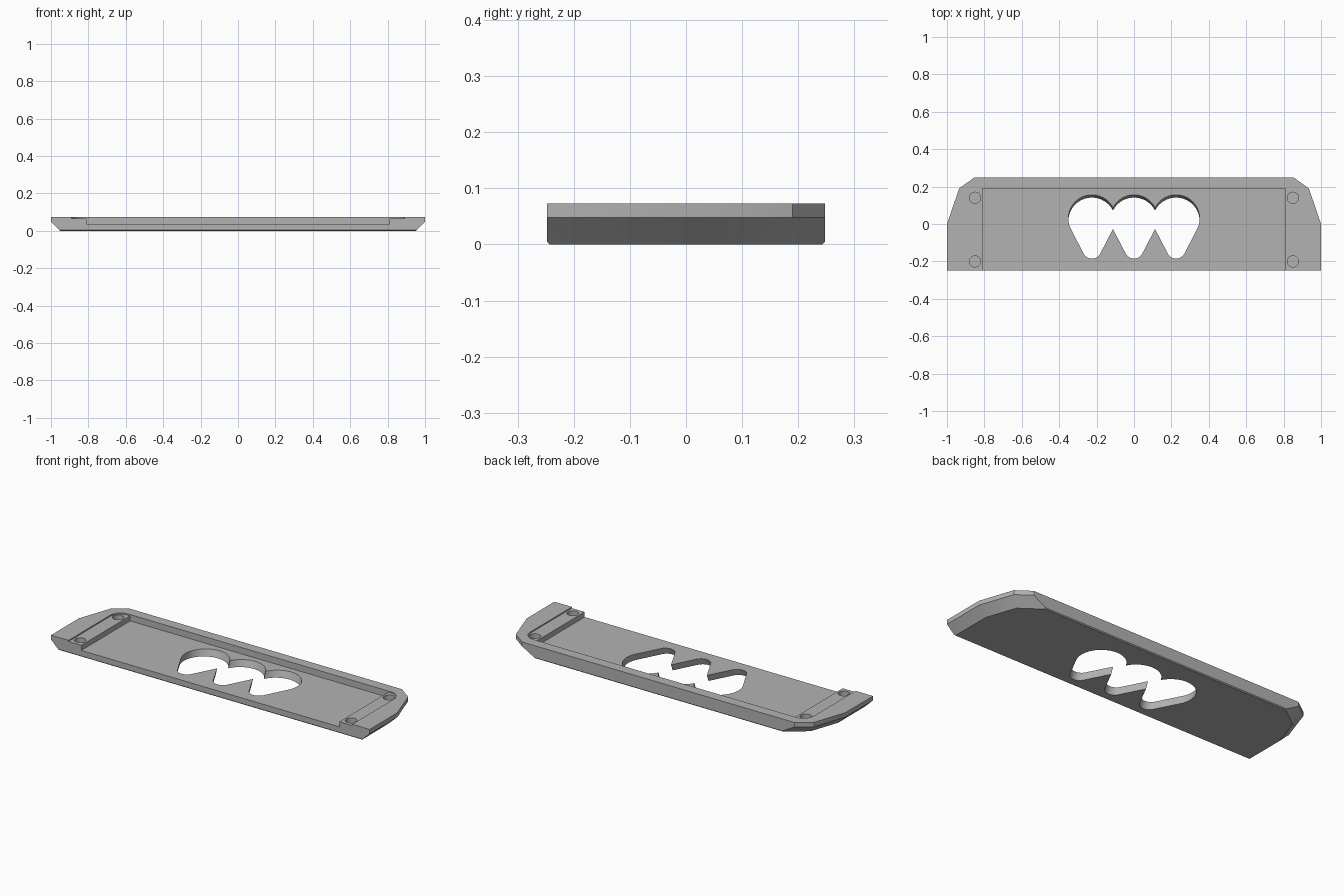
import bpy, bmesh, math
from mathutils import Vector
from mathutils.geometry import intersect_line_line_2d, intersect_line_line

cube = bpy.data.objects.get("Cube")
if cube:
    bpy.data.objects.remove(cube, do_unlink=True)

grey = bpy.data.materials.new("plain grey")
grey.use_nodes = True
COLOUR = (0.45, 0.45, 0.45, 1)
grey.diffuse_color = COLOUR
grey.node_tree.nodes["Principled BSDF"].inputs["Base Color"].default_value = COLOUR


def loft(name, rings):
    """Closed solid through rings given as (outline, z), bottom to top."""
    bm = bmesh.new()
    loops = [[bm.verts.new((x, y, z)) for x, y in pts] for pts, z in rings]
    for low, high in zip(loops, loops[1:]):
        for i in range(len(low)):
            j = (i + 1) % len(low)
            bm.faces.new((low[i], low[j], high[j], high[i]))
    bm.faces.new(loops[0][::-1])
    bm.faces.new(loops[-1])
    bmesh.ops.recalc_face_normals(bm, faces=bm.faces)
    mesh = bpy.data.meshes.new(name)
    bm.to_mesh(mesh)
    bm.free()
    mesh.materials.append(grey)
    obj = bpy.data.objects.new(name, mesh)
    bpy.context.collection.objects.link(obj)
    return obj


def arc(cx, cy, r, start, end, n):
    angles = [math.radians(start + (end - start) * i / n) for i in range(n + 1)]
    return [(cx + r * math.cos(a), cy + r * math.sin(a)) for a in angles]


def inset(pts, side, ends):
    """Move each edge inward: sides by one amount, straight front and back by another."""
    lines = []
    for i, p in enumerate(pts):
        a, b = Vector(p), Vector(pts[(i + 1) % len(pts)])
        d = (b - a).normalized()
        shift = Vector((-d.y, d.x)) * (ends if abs(d.y) < 0.01 else side)
        lines.append((a + shift, d))
    out = []
    for (p, d), (q, e) in zip([lines[-1]] + lines[:-1], lines):
        t = (q - p).cross(e) / d.cross(e)
        out.append(tuple(p + d * t))
    return out


def cut(target, cutter):
    mod = target.modifiers.new(cutter.name, 'BOOLEAN')
    mod.operation = 'DIFFERENCE'
    mod.solver = 'EXACT'
    mod.object = cutter
    bpy.context.view_layer.objects.active = target
    bpy.ops.object.modifier_apply(modifier=mod.name)
    bpy.data.objects.remove(cutter, do_unlink=True)


# Plate with clipped back corners and bevelled underside
right = [(1, -0.248), (1, 0.0), (0.935, 0.19), (0.855, 0.248)]
outline = right + [(-x, y) for x, y in reversed(right)]
plate = loft("cover_plate", [
    (inset(outline, 0.05, 0.005), 0),
    (inset(outline, 0.045, 0), 0.005),
    (outline, 0.048),
    (outline, 0.073),
])

# Shallow ledge recess with rounded back corners, open at the front
half = [(0.89, -0.3)] + arc(0.825, 0.125, 0.065, 0, 90, 10)
ledge = half + [(-x, y) for x, y in reversed(half)]
cut(plate, loft("ledge_cutter", [(ledge, 0.066), (ledge, 0.1)]))

# Deeper central recess
recess = [(-0.81, -0.3), (0.81, -0.3), (0.81, 0.19), (-0.81, 0.19)]
cut(plate, loft("recess_cutter", [(recess, 0.037), (recess, 0.12)]))

# Blind round holes in the ledges
for x in (-0.85, 0.85):
    for y in (-0.2, 0.14):
        ring = arc(x, y, 0.03, 0, 360, 32)[:-1]
        cut(plate, loft("hole_cutter", [(ring, 0.035), (ring, 0.1)]))

# Three overlapping teardrop openings, cut at a slant
TOP_Y, TOP_R, TIP_Y, TIP_R = 0.03, 0.126, -0.135, 0.05
tilt = math.degrees(math.asin((TOP_R - TIP_R) / (TOP_Y - TIP_Y)))
for x in (-0.225, 0, 0.225):
    drop = (arc(x, TOP_Y, TOP_R, -tilt, 180 + tilt, 48)
            + arc(x, TIP_Y, TIP_R, 180 + tilt, 360 - tilt, 20))
    rings = [([(px, py + (z - 0.037) * 0.4) for px, py in drop], z)
             for z in (-0.03, 0.11)]
    cut(plate, loft("teardrop_cutter", rings))

# Smooth the curved walls, keep the edges sharp
plate.select_set(True)
bpy.context.view_layer.objects.active = plate
bpy.ops.object.shade_smooth_by_angle(angle=math.radians(25))
